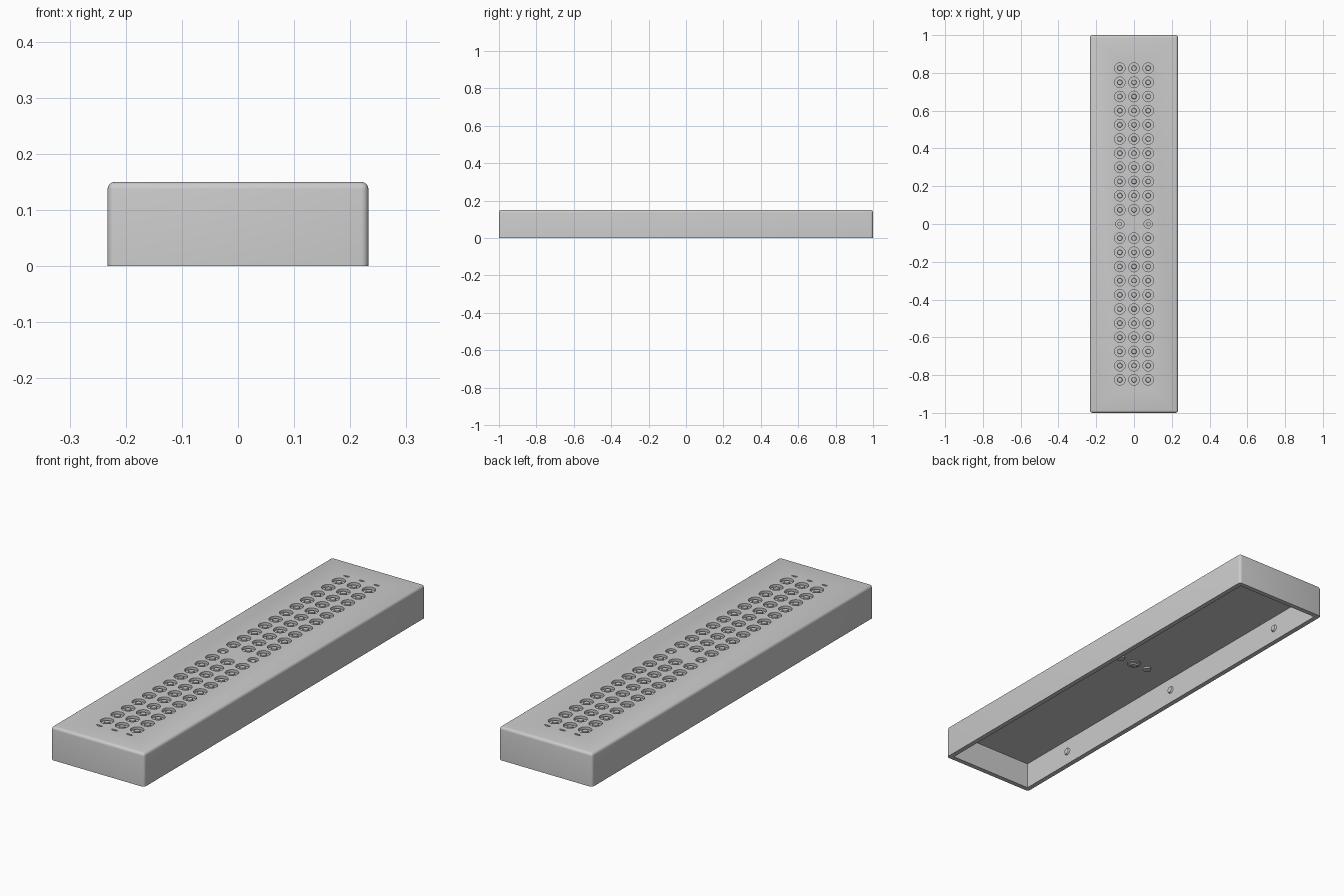
import bpy, bmesh, math
from mathutils import Matrix, Vector

cube = bpy.data.objects.get("Cube")
if cube:
    bpy.data.objects.remove(cube, do_unlink=True)

W, L, H = 0.465, 2.0, 0.15      # outer size
WALL, CEIL = 0.022, 0.12        # wall thickness, underside of the top
PITCH = 0.075                   # spacing of the light grid

grey = bpy.data.materials.new("light_grey")
grey.use_nodes = True
grey.diffuse_color = (0.6, 0.6, 0.6, 1)
grey.node_tree.nodes["Principled BSDF"].inputs["Base Color"].default_value = (0.6, 0.6, 0.6, 1)


def add_box(bm, size, loc):
    m = Matrix.Translation(loc) @ Matrix.Diagonal((*size, 1))
    return bmesh.ops.create_cube(bm, size=1, matrix=m)["verts"]


def add_disc(bm, r, depth, loc, rot=Matrix(), r_top=None, stretch=1, sides=24):
    m = Matrix.Translation(loc) @ rot @ Matrix.Diagonal((1, stretch, 1, 1))
    bmesh.ops.create_cone(bm, cap_ends=True, segments=sides, radius1=r,
                          radius2=r if r_top is None else r_top, depth=depth, matrix=m)


def finish(bm, name):
    mesh = bpy.data.meshes.new(name)
    bm.to_mesh(mesh)
    bm.free()
    mesh.materials.append(grey)
    ob = bpy.data.objects.new(name, mesh)
    bpy.context.collection.objects.link(ob)
    return ob


def activate(ob):
    bpy.ops.object.select_all(action='DESELECT')
    ob.select_set(True)
    bpy.context.view_layer.objects.active = ob


def smooth(ob):
    activate(ob)
    bpy.ops.object.shade_smooth_by_angle(angle=math.radians(35))


# Grid of lights: three columns, with a different middle row
rows = [i for i in range(-11, 12) if i]
lights = [(c * PITCH, r * PITCH) for r in rows for c in (-1, 0, 1)]

# Housing: block with rounded upper and corner edges, hollow from below
bm = bmesh.new()
add_box(bm, (W, L, H), (0, 0, H / 2))
edges = [e for e in bm.edges if any(v.co.z > 0.01 for v in e.verts)]
bmesh.ops.bevel(bm, geom=edges, offset=0.013, segments=4, profile=0.5, affect='EDGES')
bottom = min(bm.faces, key=lambda f: f.calc_center_median().z)
bmesh.ops.inset_region(bm, faces=[bottom], thickness=WALL, use_even_offset=True)
up = bmesh.ops.extrude_face_region(bm, geom=[bottom])["geom"]
bmesh.ops.translate(bm, verts=[v for v in up if isinstance(v, bmesh.types.BMVert)],
                    vec=Vector((0, 0, CEIL)))
if bottom.is_valid:
    bmesh.ops.delete(bm, geom=[bottom], context='FACES_ONLY')
bmesh.ops.recalc_face_normals(bm, faces=bm.faces)
housing = finish(bm, "housing")

# Cutter: round light wells, middle screw wells and end slots
bm = bmesh.new()
for x, y in lights:
    add_disc(bm, 0.028, 0.024, (x, y, H))
for c in (-1, 1):
    add_disc(bm, 0.022, 0.024, (c * PITCH, 0, H))
for x in (-PITCH, 0, PITCH):
    for y in (-0.88, 0.88):
        add_disc(bm, 0.015, 0.012, (x, y, H), stretch=0.3)
cutter = finish(bm, "well_cutter")
cutter.hide_render = True
mod = housing.modifiers.new("wells", 'BOOLEAN')
mod.operation = 'DIFFERENCE'
mod.solver = 'EXACT'
mod.object = cutter
activate(housing)
bpy.ops.object.modifier_apply(modifier=mod.name)
bpy.data.objects.remove(cutter, do_unlink=True)
smooth(housing)

# Light emitters standing in the wells
bm = bmesh.new()
for x, y in lights:
    add_disc(bm, 0.014, 0.01, (x, y, H - 0.008), r_top=0.012)
smooth(finish(bm, "light_emitters"))

# Screws in the middle row, seen above and below the top plate
bm = bmesh.new()
for c in (-1, 1):
    add_disc(bm, 0.012, 0.009, (c * PITCH, 0, H - 0.0085))
    add_disc(bm, 0.018, 0.008, (c * PITCH, 0, CEIL - 0.003))
smooth(finish(bm, "middle_screws"))

# Cable connector under the top plate
bm = bmesh.new()
add_disc(bm, 0.03, 0.006, (0, 0, CEIL - 0.002))
add_box(bm, (0.03, 0.02, 0.014), (0, 0, CEIL - 0.006))
smooth(finish(bm, "cable_connector"))

# Fixing studs on the inside of the long walls
bm = bmesh.new()
for s in (-1, 1):
    turn = Matrix.Rotation(-s * math.pi / 2, 4, 'Y')
    for y in (-0.705, 0, 0.705):
        add_disc(bm, 0.017, 0.008, (s * (W / 2 - WALL - 0.003), y, 0.062),
                 rot=turn, r_top=0.013)
smooth(finish(bm, "wall_studs"))
